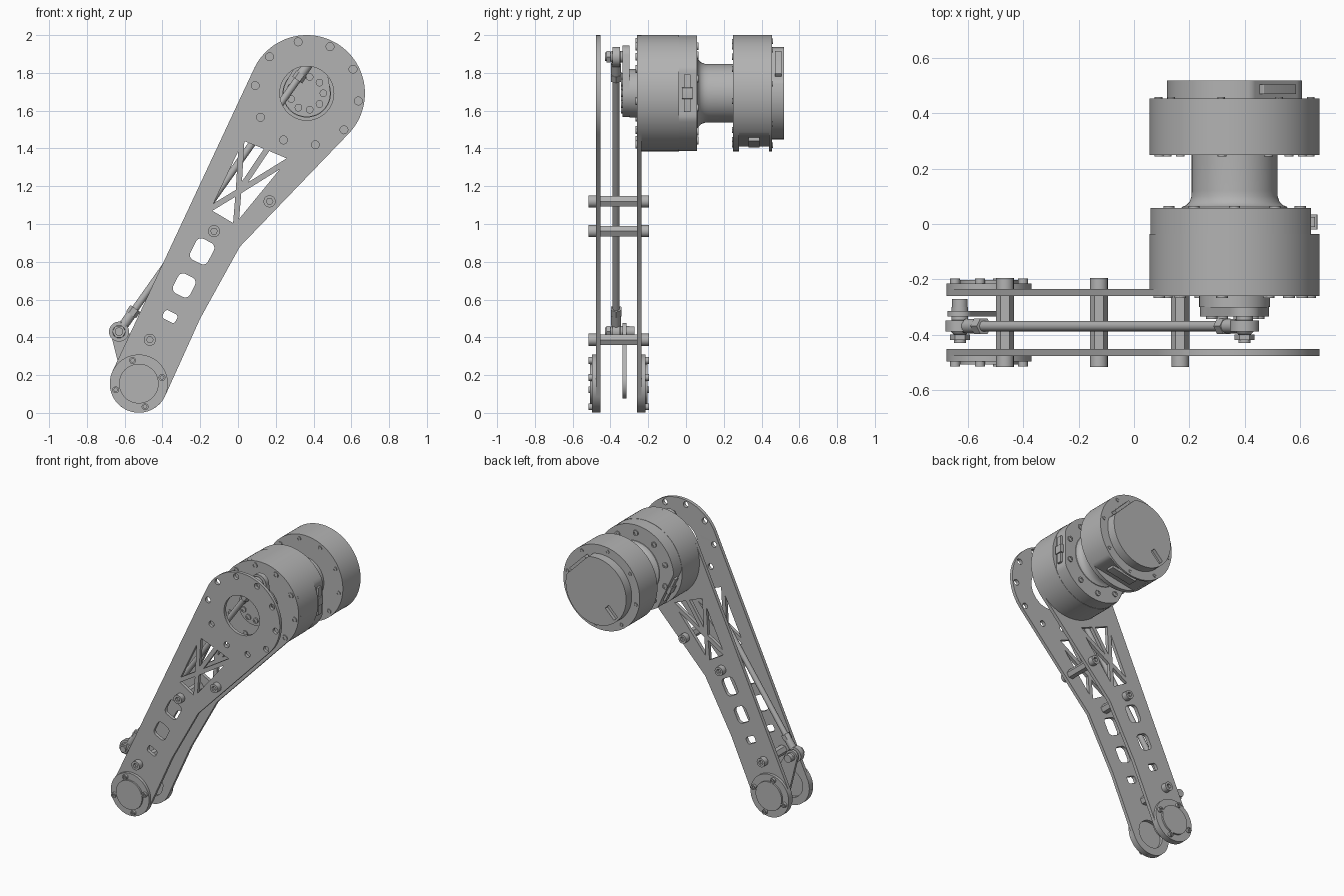
import bpy, bmesh
from math import pi, sin, cos, acos, atan2, radians, hypot
from mathutils import Matrix, Vector

if "Cube" in bpy.data.objects:
    bpy.data.objects.remove(bpy.data.objects["Cube"])

grey = bpy.data.materials.new("machined grey")
grey.use_nodes = True
grey.diffuse_color = (0.45, 0.45, 0.45, 1)
grey.node_tree.nodes["Principled BSDF"].inputs["Base Color"].default_value = (0.45, 0.45, 0.45, 1)
parts = []


def add(name, mesh):
    mesh.materials.clear()
    mesh.materials.append(grey)
    ob = bpy.data.objects.new(name, mesh)
    bpy.context.collection.objects.link(ob)
    parts.append(ob)
    return ob


# ---- outlines in the x-z plane
def arc(c, r, a0, a1, n=32):
    return [(c[0] + r * cos(a0 + (a1 - a0) * i / n), c[1] + r * sin(a0 + (a1 - a0) * i / n))
            for i in range(n + 1)]


def circle(c, r, n=32):
    return arc(c, r, 0, 2 * pi * (n - 1) / n, n - 1)


def flatted(c, r, flats, n=120):
    """Circle with flats given as (angle in degrees, distance from centre)."""
    pts = []
    for i in range(n):
        a, q = 2 * pi * i / n, r
        for deg, d in flats:
            k = cos(a - radians(deg))
            if k > 0.1:
                q = min(q, d / k)
        pts.append((c[0] + q * cos(a), c[1] + q * sin(a)))
    return pts


def rounded(c, w, h, deg, r=0.03):
    pts = []
    for i, (sx, sz) in enumerate([(1, 1), (-1, 1), (-1, -1), (1, -1)]):
        pts += arc((sx * (w / 2 - r), sz * (h / 2 - r)), r, i * pi / 2, (i + 1) * pi / 2, 5)
    a = radians(deg)
    return [(c[0] + x * cos(a) - z * sin(a), c[1] + x * sin(a) + z * cos(a)) for x, z in pts]


def link(c1, r1, c2, r2):
    """Hull of two circles."""
    dx, dz = c2[0] - c1[0], c2[1] - c1[1]
    a, b = atan2(dz, dx), acos((r1 - r2) / hypot(dx, dz))
    return arc(c1, r1, a + b, a + 2 * pi - b) + arc(c2, r2, a - b, a + b)


def inset(tri, d):
    """Triangle with every edge moved inward by d."""
    p = [Vector(v) for v in tri]
    s = [(p[1] - p[2]).length, (p[2] - p[0]).length, (p[0] - p[1]).length]
    mid = sum((v * w for v, w in zip(p, s)), Vector((0, 0))) / sum(s)
    e, f = p[1] - p[0], p[2] - p[0]
    rin = abs(e.x * f.y - e.y * f.x) / sum(s)
    return [tuple(mid + (v - mid) * (1 - d / rin)) for v in p]


def ring(c, r, n, start=0):
    return [(c[0] + r * cos(radians(start) + 2 * pi * i / n),
             c[1] + r * sin(radians(start) + 2 * pi * i / n)) for i in range(n)]


# ---- solids
def prism(name, loops, y0, y1):
    """Extrude closed outlines (inner ones become holes) from y0 to y1."""
    cu = bpy.data.curves.new(name, 'CURVE')
    cu.dimensions, cu.fill_mode, cu.extrude = '2D', 'BOTH', abs(y1 - y0) / 2
    for pts in loops:
        sp = cu.splines.new('POLY')
        sp.points.add(len(pts) - 1)
        for p, (x, z) in zip(sp.points, pts):
            p.co = (x, z, 0, 1)
        sp.use_cyclic_u = True
    tmp = bpy.data.objects.new(name, cu)
    bpy.context.collection.objects.link(tmp)
    dg = bpy.context.evaluated_depsgraph_get()
    me = bpy.data.meshes.new_from_object(tmp.evaluated_get(dg))
    bpy.data.objects.remove(tmp)
    bm = bmesh.new()
    bm.from_mesh(me)
    bmesh.ops.remove_doubles(bm, verts=bm.verts, dist=1e-5)
    bmesh.ops.recalc_face_normals(bm, faces=bm.faces)
    bm.to_mesh(me)
    bm.free()
    me.transform(Matrix.Translation((0, (y0 + y1) / 2, 0)) @ Matrix.Rotation(pi / 2, 4, 'X'))
    return add(name, me)


def bolts(name, centres, r, y_base, y_top):
    """Socket-head bolts standing from y_base out to y_top."""
    mid = (y_base + y_top) / 2
    prism(name, [circle(c, r, 20) for c in centres], y_base, mid)
    prism(name + "_sockets", [l for c in centres for l in (circle(c, r, 20), circle(c, r * 0.55, 6))],
          mid, y_top)


def bar(name, p, q, r, n=24):
    p, q = Vector(p), Vector(q)
    bm = bmesh.new()
    m = Matrix.Translation((p + q) / 2) @ (q - p).to_track_quat('Z', 'Y').to_matrix().to_4x4()
    bmesh.ops.create_cone(bm, cap_ends=True, segments=n, radius1=r, radius2=r,
                          depth=(q - p).length, matrix=m)
    me = bpy.data.meshes.new(name)
    bm.to_mesh(me)
    bm.free()
    return add(name, me)


def ball(name, c, r):
    bm = bmesh.new()
    bmesh.ops.create_uvsphere(bm, u_segments=20, v_segments=12, radius=r, matrix=Matrix.Translation(c))
    me = bpy.data.meshes.new(name)
    bm.to_mesh(me)
    bm.free()
    add(name, me)


def lathe(name, c, profile):
    """Revolve (y, radius) points about the y axis through c."""
    bm = bmesh.new()
    vs = [bm.verts.new((c[0] + r, y, c[1])) for y, r in profile]
    es = [bm.edges.new(e) for e in zip(vs, vs[1:])]
    bmesh.ops.spin(bm, geom=vs + es, cent=(c[0], 0, c[1]), axis=(0, 1, 0), angle=2 * pi, steps=64)
    bmesh.ops.remove_doubles(bm, verts=bm.verts, dist=1e-5)
    bmesh.ops.recalc_face_normals(bm, faces=bm.faces)
    me = bpy.data.meshes.new(name)
    bm.to_mesh(me)
    bm.free()
    add(name, me)


HIP, KNEE = (0.364, 1.692), (-0.525, 0.155)
LOW, TOP = (-0.63, 0.43), (0.40, 1.885)
R = 0.308

# ---- leg side plates with truss windows and slots
outline = (arc(HIP, R, radians(-45), radians(155), 60) + arc(KNEE, 0.154, radians(155), radians(333))
           + [(-0.2, 0.5), (0.01, 0.88)])
a, m, b, c, d = (0.02, 1.46), (0.16, 1.405), (0.29, 1.35), (-0.013, 0.98), (-0.165, 1.07)
x = (0.003, 1.172)
windows = [inset(t, 0.015) for t in ((a, m, x), (m, b, x), (b, c, x), (c, d, x), (d, a, x))]
windows += [rounded((-0.19, 0.855), 0.105, 0.125, -27), rounded((-0.285, 0.675), 0.1, 0.115, -27),
            rounded((-0.36, 0.51), 0.075, 0.05, -27, 0.015)]
hip_ring = ring(HIP, 0.276, 10, 27.5)
openings = windows + [circle(HIP, 0.143, 48), circle(KNEE, 0.1)]
prism("front_plate", [outline] + openings + [circle(p, 0.021, 16) for p in hip_ring], -0.477, -0.453)
prism("back_plate", [outline] + openings, -0.26, -0.235)
bolts("hip_bolts", hip_ring, 0.021, -0.258, -0.267)

# ---- knee caps and standoffs, mirrored on both plates
posts = [(0.167, 1.12), (-0.127, 0.962), (-0.467, 0.387)]
for side, y, s in (("front", -0.477, -1), ("back", -0.235, 1)):
    prism(side + "_knee_flange", [circle(KNEE, 0.154, 64)], y, y + s * 0.02)
    prism(side + "_knee_cap", [circle(KNEE, 0.105, 48)], y + s * 0.02, y + s * 0.032)
    bolts(side + "_knee_bolts", ring(KNEE, 0.127, 4, 15), 0.018, y + s * 0.02, y + s * 0.038)
    bolts(side + "_standoff_bolts", posts, 0.032, y, y + s * 0.04)
prism("standoffs", [circle(p, 0.033, 6) for p in posts], -0.453, -0.26)

# ---- front motor
prism("front_motor_body", [circle(HIP, R, 120)], -0.235, -0.036)
prism("front_motor_rear", [flatted(HIP, R - 0.002, [(0, 0.277), (205, 0.265)])], -0.036, 0.058)
bolts("front_motor_rear_bolts", ring(HIP, 0.25, 10, 18), 0.02, 0.058, 0.066)
for deg, q in ((0, 0.277), (205, 0.265)):
    t = radians(deg)
    at = (HIP[0] + q * cos(t), HIP[1] + q * sin(t))
    prism("motor_connector", [rounded(at, 0.03, 0.2, deg, 0.004)], -0.01, 0.025)
    prism("motor_connector_tab", [rounded(at, 0.045, 0.06, deg, 0.004)], -0.02, 0.035)

# ---- neck and rear motor
lathe("motor_neck", HIP, [(0.05, 0.195), (0.062, 0.19), (0.068, 0.175), (0.08, 0.163), (0.1, 0.156),
                          (0.12, 0.155), (0.26, 0.155)])
prism("rear_motor_front", [circle(HIP, R, 120)], 0.25, 0.28)
prism("rear_motor_body", [flatted(HIP, R, [(-80, 0.255)])], 0.28, 0.44)
prism("rear_motor_rim", [circle(HIP, R, 120)], 0.44, 0.455)
low = radians(-80)
prism("rear_motor_connector", [rounded((HIP[0] + 0.26 * cos(low), HIP[1] + 0.26 * sin(low)),
                                       0.03, 0.2, -80, 0.004)], 0.33, 0.39)
bolts("rear_motor_front_bolts", ring(HIP, 0.276, 10, 27.5), 0.016, 0.25, 0.244)
bolts("rear_motor_back_bolts", ring(HIP, 0.28, 8, 10), 0.014, 0.455, 0.46)
cover = flatted(HIP, 0.244, [(45, 0.212)])
slot = rounded((HIP[0] - 0.125, HIP[1] - 0.125), 0.1, 0.04, 45, 0.006)
prism("rear_cover_base", [cover], 0.455, 0.495)
prism("rear_cover", [cover, slot], 0.495, 0.52)
prism("cover_connector", [rounded((HIP[0] + 0.152, HIP[1] + 0.152), 0.036, 0.17, 45, 0.004)], 0.47, 0.505)

# ---- hip crank
prism("crank_shaft", [circle(HIP, 0.128, 48)], -0.30, -0.2)
prism("hip_crank", [link(HIP, 0.125, TOP, 0.06)], -0.335, -0.30)
bolts("crank_bolts", ring(HIP, 0.088, 9, 0), 0.02, -0.335, -0.343)

# ---- knee lever
prism("knee_lever", [link(KNEE, 0.08, LOW, 0.045), circle(KNEE, 0.045)], -0.335, -0.315)

# ---- push rod with ball-joint ends
Y = -0.37
p, q = Vector((LOW[0], Y, LOW[1])), Vector((TOP[0], Y, TOP[1]))
u = (q - p).normalized()
bar("push_rod", p + u * 0.05, q - u * 0.05, 0.019)
for end, at, s in (("lower", p, 1), ("upper", q, -1)):
    c = (at.x, at.z)
    bar(end + "_rod_nut", at + u * s * 0.11, at + u * s * 0.15, 0.032, 6)
    bar(end + "_rod_shank", at + u * s * 0.04, at + u * s * 0.12, 0.026)
    prism(end + "_rod_eye", [circle(c, 0.053), circle(c, 0.034)], Y - 0.02, Y + 0.02)
    ball(end + "_joint_ball", at, 0.038)
    prism(end + "_joint_spacer", [circle(c, 0.03)], -0.35, -0.3)
    prism(end + "_joint_nut", [circle(c, 0.036, 6)], -0.42, -0.4)
    prism(end + "_joint_bolt", [circle(c, 0.022)], -0.43, -0.3)
prism("lower_joint_head", [circle(LOW, 0.028)], -0.3, -0.272)

# ---- smooth round sides, sharp edges
bpy.ops.object.select_all(action='DESELECT')
for ob in parts:
    ob.select_set(True)
bpy.context.view_layer.objects.active = parts[0]
bpy.ops.object.shade_smooth_by_angle(angle=radians(30))
